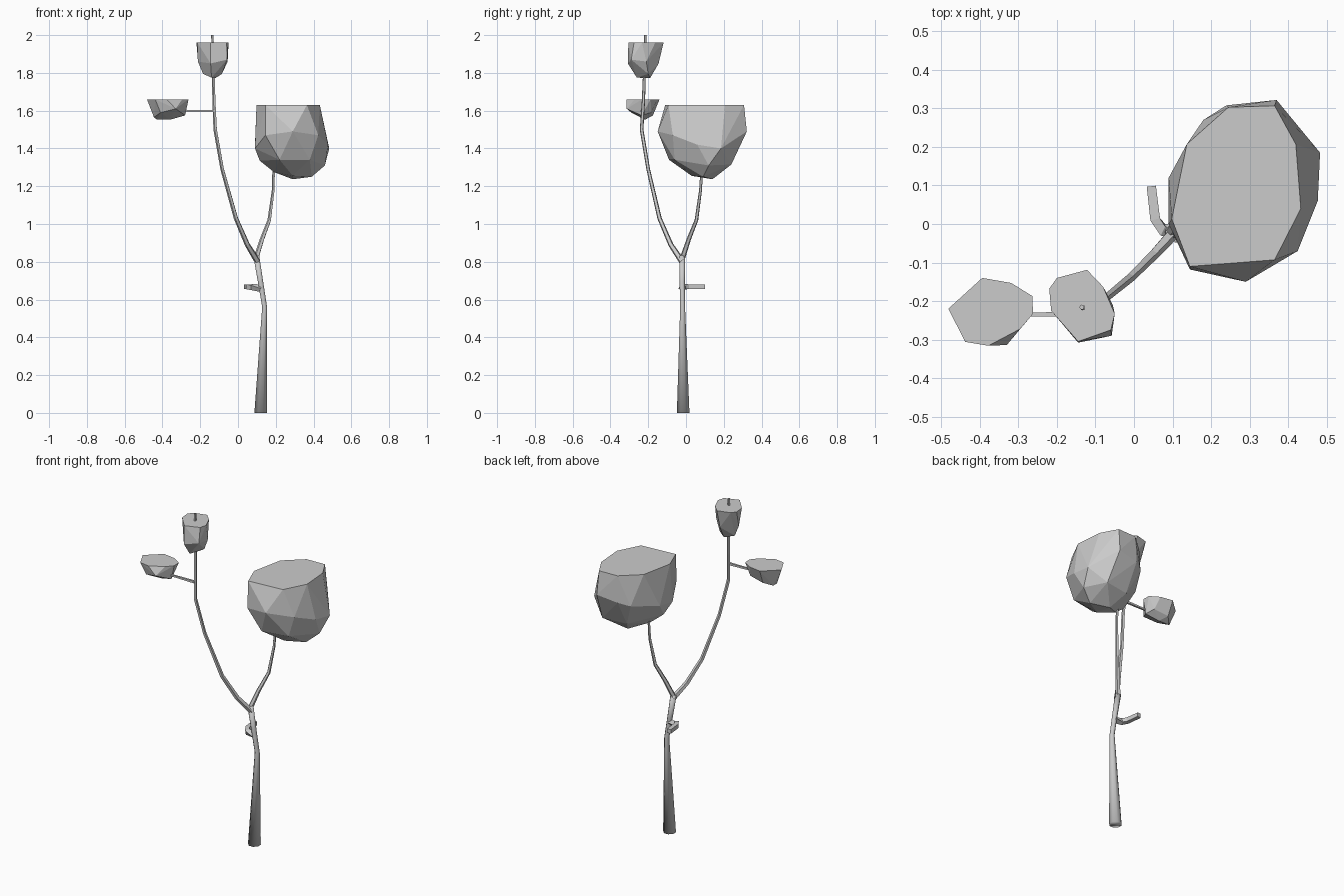
import bpy, bmesh, math
from mathutils import Vector


def make_object(name, bm, smooth):
    bmesh.ops.recalc_face_normals(bm, faces=bm.faces)
    for f in bm.faces:
        f.smooth = smooth
    mesh = bpy.data.meshes.new(name)
    bm.to_mesh(mesh)
    bm.free()
    obj = bpy.data.objects.new(name, mesh)
    bpy.context.collection.objects.link(obj)
    return obj


# Tapered tube along a path of (x, y, z, radius)
def tube(name, path, sides, smooth=False):
    bm = bmesh.new()
    pts = [Vector(p[:3]) for p in path]
    rings = []
    ref = Vector((1, 0, 0)) if abs((pts[-1] - pts[0]).normalized().x) < 0.7 else Vector((0, 0, 1))
    for i, p in enumerate(pts):
        d = (pts[min(i + 1, len(pts) - 1)] - pts[max(i - 1, 0)]).normalized()
        if name == "trunk" and i == 0:
            d = Vector((0, 0, 1))
        u = (ref - d * ref.dot(d)).normalized()
        v = d.cross(u)
        ring = []
        for k in range(sides):
            a = 2 * math.pi * (k + 0.5) / sides
            ring.append(bm.verts.new(p + (u * math.cos(a) + v * math.sin(a)) * path[i][3]))
        rings.append(ring)
    for a, b in zip(rings, rings[1:]):
        for k in range(sides):
            n = (k + 1) % sides
            bm.faces.new((a[k], a[n], b[n], b[k]))
    bm.faces.new(rings[0])
    bm.faces.new(rings[-1])
    return make_object(name, bm, smooth)


# Faceted, flat-topped foliage clump: convex hull of a flat rim and lower points
def clump(name, top_z, rim, lower):
    bm = bmesh.new()
    for x, y in rim:
        bm.verts.new((x, y, top_z))
    for p in lower:
        bm.verts.new(p)
    res = bmesh.ops.convex_hull(bm, input=bm.verts)
    loose = [v for v in bm.verts if not v.link_faces]
    bmesh.ops.delete(bm, geom=loose, context='VERTS')
    bmesh.ops.dissolve_limit(bm, angle_limit=math.radians(3), verts=bm.verts, edges=bm.edges)
    return make_object(name, bm, False)


# Trunk and branches
tube("trunk", [(0.12, -0.015, 0, 0.036), (0.141, -0.018, 0.56, 0.014),
               (0.12, -0.02, 0.69, 0.015), (0.097, -0.02, 0.83, 0.017)], 8, True)
tube("tall_branch", [(0.105, -0.02, 0.8, 0.017), (0.05, -0.08, 0.89, 0.014),
                     (-0.01, -0.14, 1.03, 0.012), (-0.083, -0.2, 1.29, 0.010),
                     (-0.12, -0.235, 1.5, 0.010), (-0.127, -0.225, 1.66, 0.009),
                     (-0.13, -0.22, 1.8, 0.008), (-0.135, -0.216, 2.0, 0.007)], 5)
tube("short_branch", [(0.093, -0.022, 0.81, 0.015), (0.128, 0.015, 0.92, 0.012),
                      (0.166, 0.055, 1.02, 0.010), (0.187, 0.077, 1.18, 0.008),
                      (0.19, 0.085, 1.32, 0.007)], 5)
tube("side_twig", [(-0.125, -0.233, 1.598, 0.009), (-0.27, -0.235, 1.599, 0.007),
                   (-0.36, -0.235, 1.605, 0.006)], 4)
tube("broken_stub", [(0.122, -0.02, 0.66, 0.02), (0.075, -0.015, 0.666, 0.019),
                     (0.055, 0.012, 0.668, 0.018), (0.045, 0.098, 0.668, 0.017)], 4)

# Foliage clumps
clump("large_foliage", 1.63,
      [(0.098, 0.013), (0.137, 0.207), (0.245, 0.303), (0.365, 0.307),
       (0.42, 0.207), (0.433, 0.04), (0.365, -0.093), (0.145, -0.11)],
      [(0.09, 0.0, 1.40), (0.09, 0.12, 1.42), (0.145, -0.118, 1.47), (0.29, -0.15, 1.49),
       (0.425, -0.07, 1.47), (0.477, 0.06, 1.42), (0.483, 0.185, 1.40), (0.37, 0.322, 1.49),
       (0.24, 0.308, 1.47), (0.18, 0.27, 1.45), (0.115, 0.05, 1.335), (0.22, -0.09, 1.34),
       (0.38, -0.06, 1.34), (0.46, 0.12, 1.31), (0.39, 0.24, 1.315), (0.24, 0.22, 1.31),
       (0.19, 0.07, 1.275), (0.29, 0.03, 1.255), (0.39, 0.09, 1.25), (0.29, 0.14, 1.237)])
clump("top_foliage", 1.96,
      [(-0.22, -0.168), (-0.2, -0.14), (-0.122, -0.119), (-0.08, -0.163), (-0.05, -0.233),
       (-0.06, -0.275), (-0.145, -0.305), (-0.215, -0.225)],
      [(-0.212, -0.2, 1.86), (-0.145, -0.308, 1.85), (-0.058, -0.29, 1.87),
       (-0.055, -0.21, 1.86), (-0.125, -0.145, 1.85), (-0.185, -0.2, 1.795),
       (-0.085, -0.2, 1.795), (-0.14, -0.26, 1.775), (-0.12, -0.19, 1.772)])
clump("side_foliage", 1.66,
      [(-0.482, -0.22), (-0.394, -0.14), (-0.319, -0.153), (-0.264, -0.187),
       (-0.262, -0.233), (-0.295, -0.272), (-0.378, -0.316), (-0.438, -0.306)],
      [(-0.445, -0.23, 1.565), (-0.39, -0.175, 1.575), (-0.33, -0.314, 1.61),
       (-0.28, -0.235, 1.575), (-0.30, -0.185, 1.59), (-0.41, -0.29, 1.59),
       (-0.36, -0.217, 1.552), (-0.43, -0.217, 1.553)])
